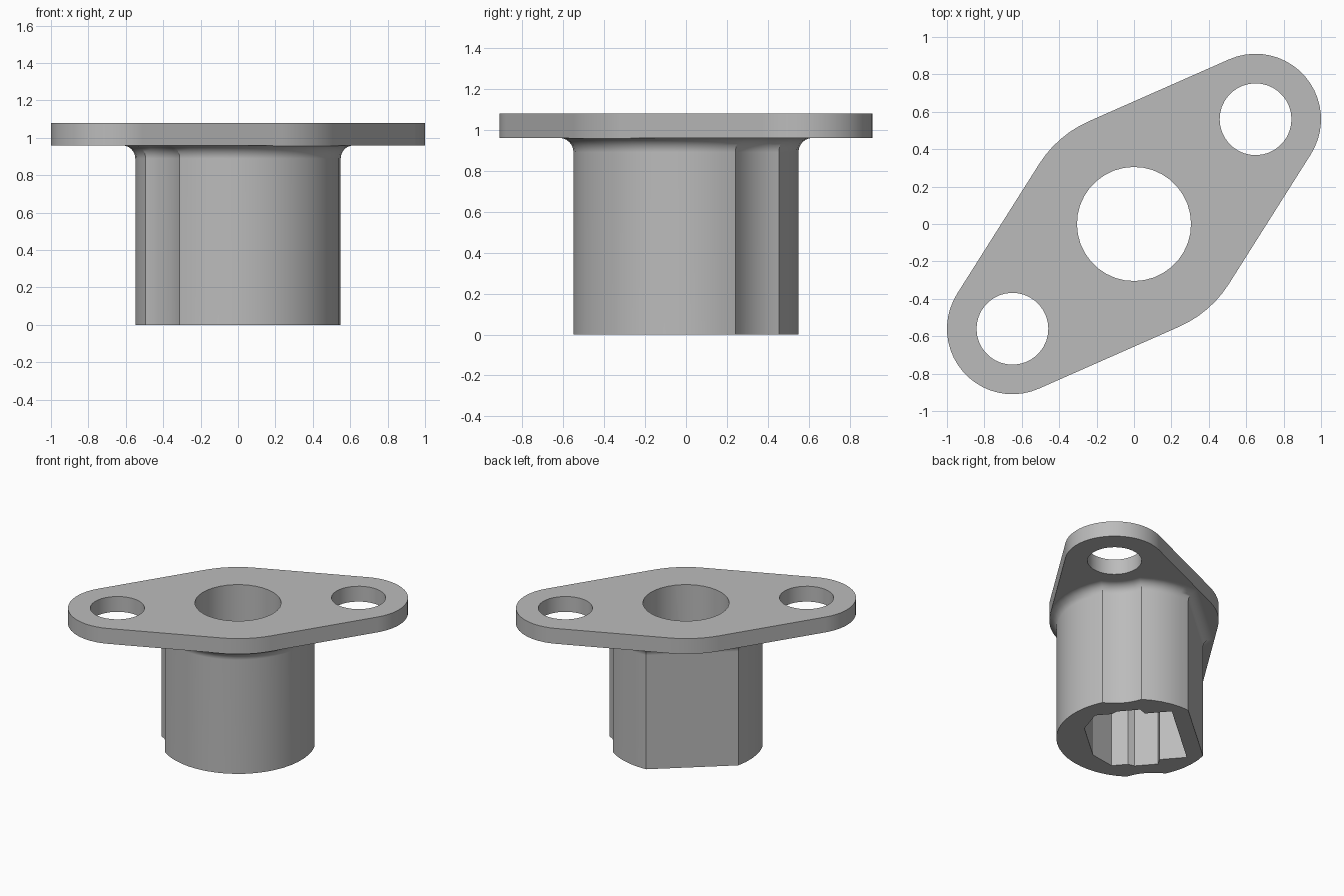
import bpy, bmesh
from math import sin, cos, radians, degrees, atan2, hypot, asin
from mathutils import Vector

if "Cube" in bpy.data.objects:
    bpy.data.objects.remove(bpy.data.objects["Cube"])

AXIS = radians(40.75)              # direction of the flange's long axis
REACH, END_R, MID_R = 0.858, 0.35, 0.60
BODY_R, FILLET = 0.55, 0.07
UNDER, TOP = 0.96, 1.08

grey = bpy.data.materials.new("plain grey")
grey.use_nodes = True
grey.diffuse_color = (0.5, 0.5, 0.5, 1)
grey.node_tree.nodes["Principled BSDF"].inputs["Base Color"].default_value = (0.5, 0.5, 0.5, 1)


def arc(cx, r, start, end, n):
    """Points on an arc centred on the long axis."""
    angles = [radians(start + (end - start) * i / n) for i in range(n + 1)]
    return [Vector((cx + r * cos(t), r * sin(t))) for t in angles]


def loft(name, rings):
    """Closed solid through (outline, height) rings."""
    bm = bmesh.new()
    loops = [[bm.verts.new((p.x, p.y, z)) for p in pts] for pts, z in rings]
    for low, high in zip(loops, loops[1:]):
        for i in range(len(low)):
            j = (i + 1) % len(low)
            bm.faces.new((low[i], low[j], high[j], high[i]))
    bm.faces.new(loops[0][::-1])
    bm.faces.new(loops[-1])
    mesh = bpy.data.meshes.new(name)
    bm.to_mesh(mesh)
    bm.free()
    obj = bpy.data.objects.new(name, mesh)
    bpy.context.collection.objects.link(obj)
    obj.rotation_euler.z = AXIS
    mesh.materials.append(grey)
    return obj


def combine(target, tool, operation):
    """Apply a boolean and remove its helper."""
    tool.hide_render = True
    bpy.context.view_layer.update()
    mod = target.modifiers.new("combine", 'BOOLEAN')
    mod.operation, mod.object, mod.solver = operation, tool, 'EXACT'
    bpy.context.view_layer.objects.active = target
    bpy.ops.object.modifier_apply(modifier=mod.name)
    bpy.data.objects.remove(tool)


def spread(pts, dist):
    """Offset an outline outward, staying within the flange edge."""
    out = []
    for i, p in enumerate(pts):
        e1 = (p - pts[i - 1]).normalized()
        e2 = (pts[(i + 1) % len(pts)] - p).normalized()
        n1, n2 = Vector((e1.y, -e1.x)), Vector((e2.y, -e2.x))
        q = p + (n1 + n2) * dist / (1 + n1.dot(n2))
        side = abs(abs(atan2(q.y, q.x)) - radians(90))
        limit = (MID_R - 0.002) / cos(max(0, side - radians(16.9)))
        out.append(q * min(1, limit / q.length))
    return out


# Flange: rounded diamond around three circles
lean = 90 - degrees(asin((MID_R - END_R) / REACH))
flange_outline = (arc(REACH, END_R, -lean, lean, 20)
                  + arc(0, MID_R, lean, 180 - lean, 6)
                  + arc(-REACH, END_R, 180 - lean, 180 + lean, 20)
                  + arc(0, MID_R, 180 + lean, 360 - lean, 6))
flange = loft("flanged_sleeve", [(flange_outline, UNDER), (flange_outline, TOP)])

# Sleeve: round with one flat side and two bolt clearance grooves
groove, flat = 14.75, 36.6
gx, gy = BODY_R * cos(radians(groove)), BODY_R * sin(radians(groove))
groove_r = hypot(REACH - gx, gy)
g = degrees(atan2(gy, REACH - gx))
sleeve_outline = (arc(0, BODY_R, groove, 90 - flat, 5)
                  + arc(0, BODY_R, 90 + flat, 180 - groove, 5)
                  + arc(-REACH, groove_r, g, -g, 6)[1:-1]
                  + arc(0, BODY_R, 180 + groove, 360 - groove, 20)
                  + arc(REACH, groove_r, 180 + g, 180 - g, 6)[1:-1])
rings = [(sleeve_outline, 0)]
for step in range(7):
    t = radians(15 * step)
    rings.append((spread(sleeve_outline, FILLET * (1 - cos(t))),
                  UNDER - FILLET + FILLET * sin(t)))
rings.append((rings[-1][0], UNDER + 0.04))
combine(flange, loft("sleeve", rings), 'UNION')

# Keyed socket in the underside
half = [(0.33, 0.325), (0.33, 0.13), (0.39, 0.11), (0.39, -0.06),
        (0.36, -0.10), (0.36, -0.22), (0.19, -0.325)]
socket = [Vector(p) for p in half] + [Vector((-x, y)) for x, y in half[::-1]]
socket = socket[::-1]
combine(flange, loft("socket_cutter", [(socket, -0.1), (socket, 0.62)]), 'DIFFERENCE')

# Centre bore and bolt holes
for cx, r, low in ((0, 0.305, 0.5), (REACH, 0.192, 0.8), (-REACH, 0.192, 0.8)):
    ring = arc(cx, r, 0, 360, 36)[:-1]
    combine(flange, loft("hole_cutter", [(ring, low), (ring, 1.2)]), 'DIFFERENCE')

# Smooth curved walls, crisp edges
bpy.ops.object.select_all(action='DESELECT')
flange.select_set(True)
bpy.context.view_layer.objects.active = flange
bpy.ops.object.shade_smooth_by_angle(angle=radians(25))
weighted = flange.modifiers.new("even shading", 'WEIGHTED_NORMAL')
weighted.keep_sharp = True
